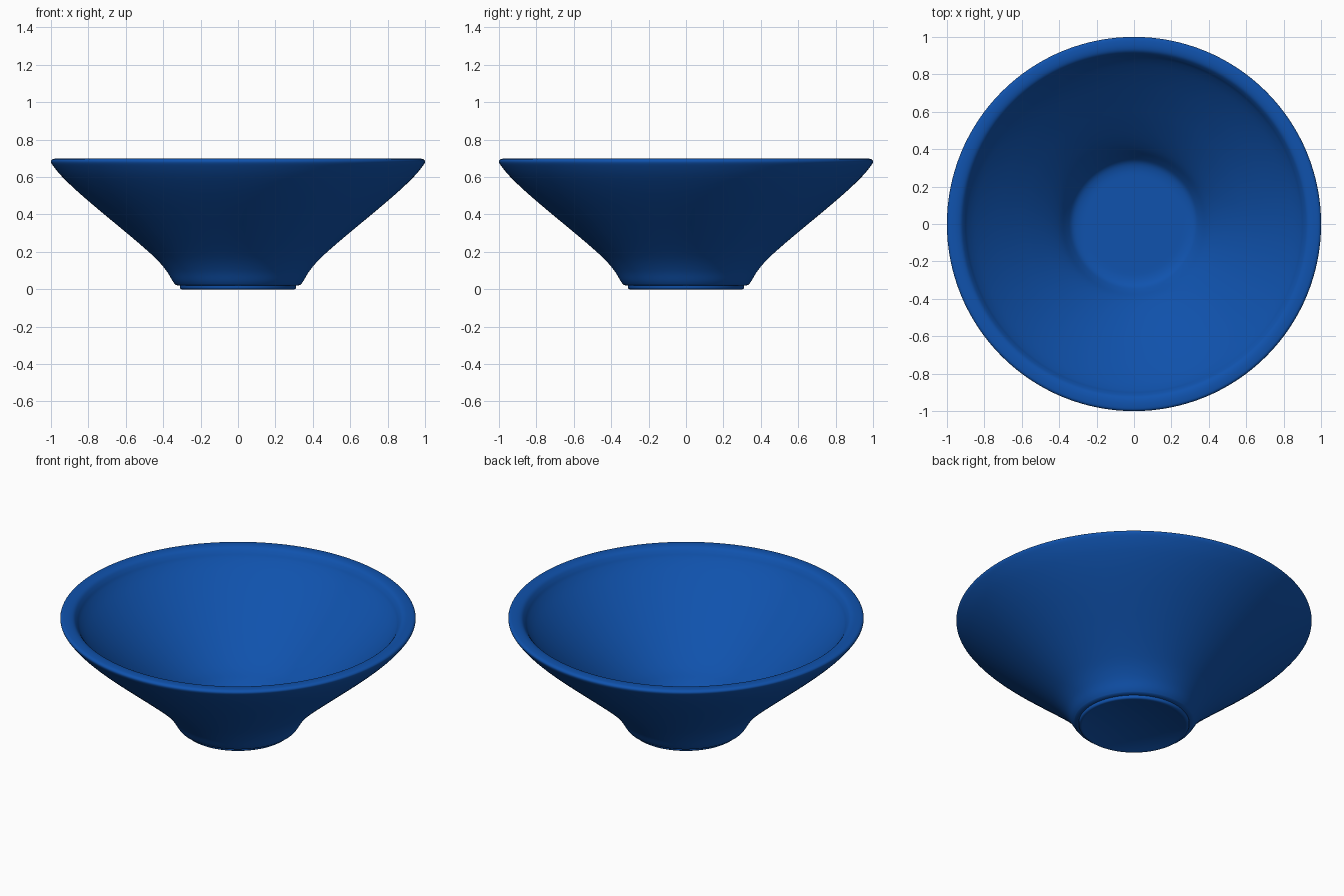
import bpy, bmesh, math

if "Cube" in bpy.data.objects:
    bpy.data.objects.remove(bpy.data.objects["Cube"])

# Glaze colour
blue = bpy.data.materials.new("blue_glaze")
blue.diffuse_color = (0.005, 0.085, 0.42, 1)
blue.use_nodes = True
blue.node_tree.nodes["Principled BSDF"].inputs["Base Color"].default_value = blue.diffuse_color


def smooth_curve(pts, steps=4):
    """Catmull-Rom curve through the points (radius, height)."""
    out = []
    for i in range(len(pts) - 1):
        p0, p1, p2 = pts[max(i - 1, 0)], pts[i], pts[i + 1]
        p3 = pts[min(i + 2, len(pts) - 1)]
        for s in range(steps):
            t = s / steps
            out.append(tuple(0.5 * (2 * b + (c - a) * t + (2 * a - 5 * b + 4 * c - d) * t * t
                                    + (3 * b - a - 3 * c + d) * t ** 3)
                             for a, b, c, d in zip(p0, p1, p2, p3)))
    return out + [pts[-1]]


def lathe(name, profile, mat, sides=128):
    """Revolve a profile that starts and ends on the axis."""
    bm = bmesh.new()
    rings = []
    for r, z in profile:
        if r < 1e-5:
            rings.append([bm.verts.new((0, 0, z))])
        else:
            rings.append([bm.verts.new((r * math.cos(2 * math.pi * k / sides),
                                        r * math.sin(2 * math.pi * k / sides), z))
                          for k in range(sides)])
    for a, b in zip(rings, rings[1:]):
        for k in range(sides):
            n = (k + 1) % sides
            quad = [a[k % len(a)], a[n % len(a)], b[n % len(b)], b[k % len(b)]]
            bm.faces.new(list(dict.fromkeys(quad)))
    bmesh.ops.recalc_face_normals(bm, faces=bm.faces)
    mesh = bpy.data.meshes.new(name)
    bm.to_mesh(mesh)
    bm.free()
    mesh.materials.append(mat)
    obj = bpy.data.objects.new(name, mesh)
    bpy.context.collection.objects.link(obj)
    bpy.context.view_layer.objects.active = obj
    obj.select_set(True)
    bpy.ops.object.shade_smooth_by_angle(angle=math.radians(40))
    return obj


# Underside with a shallow stepped foot
foot = [(0, 0.004), (0.285, 0.004), (0.292, 0), (0.303, 0), (0.309, 0.004),
        (0.311, 0.01), (0.311, 0.019), (0.322, 0.02)]
# Flaring outer wall up to the rounded rim
outer = [(0.335, 0.025), (0.35, 0.045), (0.38, 0.095), (0.43, 0.155), (0.50, 0.22),
         (0.60, 0.305), (0.70, 0.388), (0.80, 0.472), (0.88, 0.543), (0.945, 0.607),
         (0.985, 0.655), (1.0, 0.68), (0.995, 0.693), (0.98, 0.698)]
# Rim, inner wall and flat floor
inner = [(0.95, 0.698), (0.925, 0.69), (0.907, 0.67), (0.89, 0.644), (0.85, 0.598),
         (0.77, 0.52), (0.66, 0.42), (0.55, 0.322), (0.46, 0.238), (0.40, 0.175),
         (0.36, 0.122), (0.33, 0.09), (0.29, 0.077), (0.24, 0.075)]

lathe("bowl", foot + smooth_curve(outer + inner) + [(0, 0.075)], blue)
